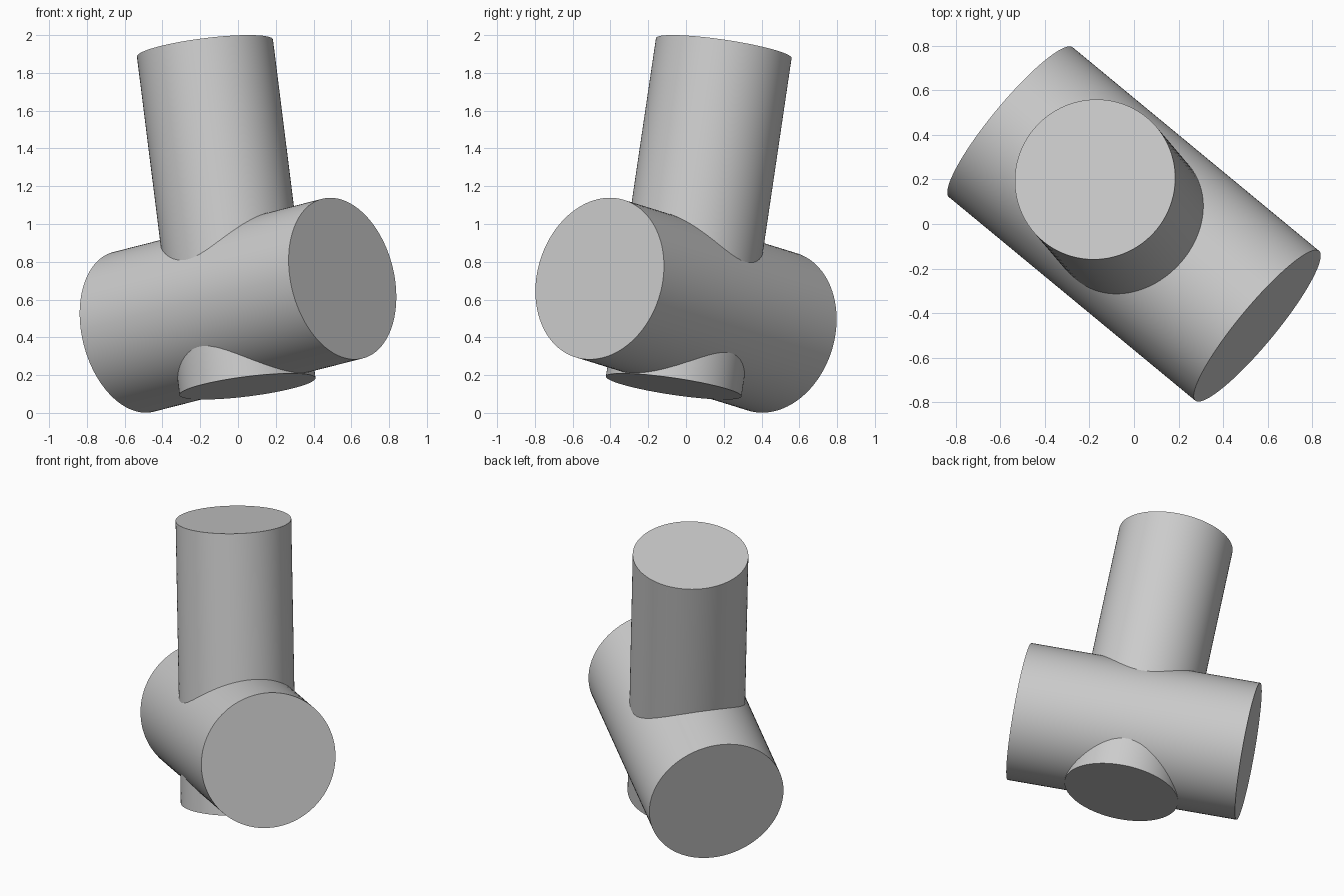
import bpy
import math
from mathutils import Vector

cube = bpy.data.objects.get("Cube")
if cube:
    bpy.data.objects.remove(cube, do_unlink=True)

# One plain grey for the whole model
grey = bpy.data.materials.new("plain_grey")
grey.use_nodes = True
colour = (0.6, 0.6, 0.6, 1)
grey.diffuse_color = colour
grey.node_tree.nodes["Principled BSDF"].inputs["Base Color"].default_value = colour


def cylinder_between(name, start, end, radius):
    """Smooth closed cylinder whose cap centres are start and end."""
    start, end = Vector(start), Vector(end)
    axis = end - start
    bpy.ops.mesh.primitive_cylinder_add(
        vertices=96, radius=radius, depth=axis.length,
        location=(start + end) / 2,
        rotation=axis.to_track_quat("Z", "Y").to_euler())
    obj = bpy.context.object
    obj.name = name
    obj.data.materials.append(grey)
    bpy.ops.object.shade_smooth_by_angle(angle=math.radians(30))
    return obj


# Thick, gently sloping cross cylinder
cylinder_between("cross_cylinder", (-0.553, 0.457, 0.429), (0.553, -0.457, 0.711), 0.436)

# Narrower leaning post that passes through it
cylinder_between("upright_cylinder", (0.05, -0.065, 0.14), (-0.175, 0.20, 1.931), 0.363)
